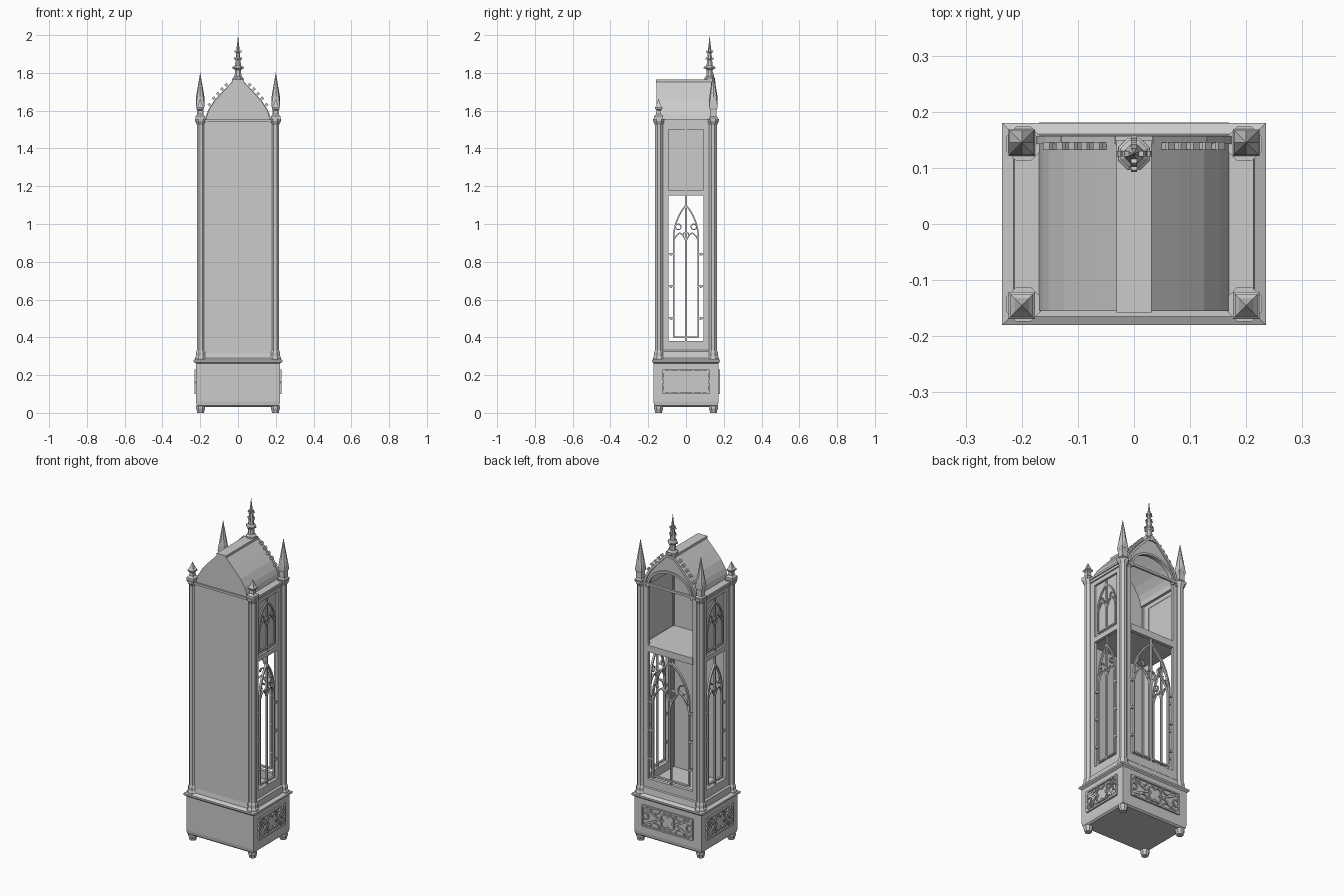
import bpy, bmesh, math
from mathutils import Matrix, Vector

if "Cube" in bpy.data.objects:
    bpy.data.objects.remove(bpy.data.objects["Cube"])

mat = bpy.data.materials.new("plain grey")
mat.diffuse_color = (0.6, 0.6, 0.6, 1)
mat.use_nodes = True
mat.node_tree.nodes["Principled BSDF"].inputs["Base Color"].default_value = mat.diffuse_color
PI = math.pi


def make(name, bm, matrix=None):
    bmesh.ops.recalc_face_normals(bm, faces=bm.faces)
    me = bpy.data.meshes.new(name)
    bm.to_mesh(me)
    bm.free()
    me.materials.append(mat)
    ob = bpy.data.objects.new(name, me)
    bpy.context.collection.objects.link(ob)
    if matrix:
        ob.matrix_world = matrix
    return ob


def box(bm, x0, x1, y0, y1, z0, z1):
    m = Matrix.Translation(((x0 + x1) / 2, (y0 + y1) / 2, (z0 + z1) / 2))
    bmesh.ops.create_cube(bm, size=1, matrix=m @ Matrix.Diagonal((x1 - x0, y1 - y0, z1 - z0, 1)))


def boxes(name, items):
    bm = bmesh.new()
    for b in items:
        box(bm, *b)
    return make(name, bm)


def mirror_x(items):
    return items + [(-b[1], -b[0]) + tuple(b[2:]) for b in items]


def lathe(bm, cx, cy, profile, n=8):
    # profile of (half width across flats, height), closed at both ends
    rings = []
    for r, z in profile:
        R = max(r, 0.0005) / math.cos(PI / n)
        rings.append([bm.verts.new((cx + R * math.cos((i + .5) * 2 * PI / n),
                                    cy + R * math.sin((i + .5) * 2 * PI / n), z)) for i in range(n)])
    for a, b in zip(rings, rings[1:]):
        for i in range(n):
            bm.faces.new((a[i], a[(i + 1) % n], b[(i + 1) % n], b[i]))
    bm.faces.new(rings[0])
    bm.faces.new(rings[-1])


def strip(bm, pts, w, d):
    # square bar along a path in the local xz plane
    for (u0, v0), (u1, v1) in zip(pts, pts[1:]):
        L = math.hypot(u1 - u0, v1 - v0) + w * 0.3
        m = (Matrix.Translation(((u0 + u1) / 2, 0, (v0 + v1) / 2))
             @ Matrix.Rotation(-math.atan2(v1 - v0, u1 - u0), 4, 'Y') @ Matrix.Diagonal((L, d, w, 1)))
        bmesh.ops.create_cube(bm, size=1, matrix=m)


def arc(cu, cv, r, a0, a1, n=10):
    return [(cu + r * math.cos(a0 + (a1 - a0) * i / n), cv + r * math.sin(a0 + (a1 - a0) * i / n))
            for i in range(n + 1)]


def pointed(cu, a, spring, h):
    R = (a * a + h * h) / (2 * a)
    right = arc(a - R, spring, R, 0, math.atan2(h, R - a), 8)
    return [(cu + u, v) for u, v in right] + [(cu - u, v) for u, v in reversed(right[:-1])]


def facing(angle, dist):
    return Matrix.Rotation(angle, 4, 'Z') @ Matrix.Translation((0, dist, 0))


def gothic(name, a, half, z0, spring, h, top, matrix, w=0.008, d=0.012, ties=()):
    bm = bmesh.new()
    arch = pointed(0, a, spring, h)
    strip(bm, [(a, z0)] + arch + [(-a, z0), (a, z0)], w, d)
    strip(bm, [(0, z0 - .02), (0, top)], w, d)
    low = spring - a * .4
    for s in (-1, 1):
        strip(bm, pointed(s * a / 2, a / 2, low, a * .9), w * .8, d)
        strip(bm, arc(s * a * .62, spring + h * .36, a * .22, -PI / 2 + s * .4, PI / 2 + s * .8 + .8), w * .7, d)
        for z in ties:
            strip(bm, [(s * a, z), (s * half, z)], w, d)
            strip(bm, arc(s * (a + half) / 2, z, .006, 0, 2 * PI, 6), .005, d)
    strip(bm, arc(0, spring + a * .3, a * .25, 0, 2 * PI, 8), w * .7, d)
    make(name, bm, matrix)


# feet and solid base with mouldings
bm = bmesh.new()
for x in (-.198, .198):
    for y in (-.145, .145):
        lathe(bm, x, y, [(.018, 0), (.02, .012), (.024, .022), (.024, .036)], 8)
make("feet", bm)
bm = bmesh.new()
lathe_profile = [(.21, .16, .032), (.219, .169, .04), (.222, .172, .06), (.222, .172, .262), (.235, .18, .27),
                 (.235, .18, .28), (.215, .16, .29), (.21, .155, .325), (.2, .148, .332)]
rings = [[bm.verts.new((sx * a, sy * b, z)) for sx, sy in ((1, 1), (-1, 1), (-1, -1), (1, -1))]
         for a, b, z in lathe_profile]
for p, q in zip(rings, rings[1:]):
    for i in range(4):
        bm.faces.new((p[i], p[(i + 1) % 4], q[(i + 1) % 4], q[i]))
bm.faces.new(rings[0])
bm.faces.new(rings[-1])
make("base", bm)

# carved relief panels on base
for name, ang, dist, hw in (("front", 0, .174, .165), ("right", -PI / 2, .224, .122), ("left", PI / 2, .224, .122)):
    bm = bmesh.new()
    strip(bm, [(-hw, .105), (hw, .105), (hw, .225), (-hw, .225), (-hw, .105)], .009, .014)
    for i in range(4):
        t = i * PI / 2 + PI / 4
        strip(bm, arc(.026 * math.cos(t), .165 + .026 * math.sin(t), .024, t - 1.9, t + 1.9, 8), .008, .01)
    for s in (-1, 1):
        strip(bm, [(s * .05, .165), (s * hw * .7, .195), (s * hw, .222)], .01, .01)
        strip(bm, [(s * .05, .165), (s * hw * .7, .135), (s * hw, .108)], .01, .01)
        strip(bm, arc(s * hw * .88, .165, .02, 0, 2 * PI, 8), .007, .01)
        strip(bm, arc(s * hw * .5, .225, hw * .2, PI, 2 * PI, 8), .007, .01)
        strip(bm, arc(s * hw * .5, .105, hw * .2, 0, PI, 8), .007, .01)
    make(name + "_base_carving", bm, facing(ang, dist))

# corner columns
bm = bmesh.new()
for x in (-.197, .197):
    for y in (-.143, .143):
        lathe(bm, x, y, [(.031, .28), (.031, .292), (.026, .3), (.026, .32), (.021, .33), (.021, 1.525),
                         (.026, 1.535), (.031, 1.545), (.031, 1.557)], 8)
make("corner_columns", bm)

# case walls
boxes("side_walls", mirror_x([
    (.18, .2, -.15, -.092, .3, 1.55), (.18, .2, .092, .15, .3, 1.55), (.18, .2, -.092, .092, .3, .38),
    (.18, .2, -.092, .092, 1.15, 1.18), (.18, .2, -.092, .092, 1.5, 1.55), (.182, .188, -.092, .092, 1.18, 1.5)]))
boxes("back_wall", [(-.19, .19, -.156, -.142, .3, 1.55)])
boxes("front_frame", mirror_x([(.148, .19, .13, .15, .3, 1.55)]) + [
    (-.15, .15, .13, .15, .3, .38), (-.15, .15, .13, .152, 1.14, 1.18)])
boxes("movement_shelf", [(-.185, .185, -.145, .135, 1.155, 1.178)])
boxes("cornice", mirror_x([(.165, .213, -.165, .158, 1.54, 1.553), (.165, .207, -.158, .154, 1.525, 1.541)]) + [
    (-.2, .2, -.165, -.145, 1.54, 1.553), (-.2, .2, .145, .158, 1.54, 1.553)])

# window tracery
for name, ang in (("right", -PI / 2), ("left", PI / 2)):
    gothic(name + "_window_tracery", .066, .092, .4, .92, .18, 1.15, facing(ang, .19), .008, .012, (.5, .67, .84))
    gothic(name + "_hood_tracery", .072, .092, 1.2, 1.34, .13, 1.5, facing(ang, .191), .008, .008)
gothic("front_door_tracery", .12, .15, .4, .88, .23, 1.14, facing(0, .14), .009, .014, (.5, .67, .84))

# curved gable roof
ROOF = [(0, 1.757), (.03, 1.752), (.08, 1.7), (.125, 1.65), (.152, 1.607), (.163, 1.58), (.17, 1.55)]


def roof(x):
    x = min(abs(x), .17)
    for (a, za), (b, zb) in zip(ROOF, ROOF[1:]):
        if x <= b:
            return za + (zb - za) * (x - a) / (b - a)
    return 1.55


def ribbon(bm, lower, y0, y1):
    xs = sorted({round(s * v, 4) for v in [p[0] for p in ROOF] + [i * .01 for i in range(17)] + [.147, .166]
                 for s in (-1, 1)})
    rows = [[bm.verts.new(p) for p in ((x, y0, min(lower(x), roof(x) - .001)), (x, y0, roof(x)),
                                       (x, y1, roof(x)), (x, y1, min(lower(x), roof(x) - .001)))] for x in xs]
    for a, b in zip(rows, rows[1:]):
        for i in range(4):
            bm.faces.new((a[i], a[(i + 1) % 4], b[(i + 1) % 4], b[i]))
    bm.faces.new(rows[0])
    bm.faces.new(rows[-1])


def arch_z(x):
    return 1.53 + .12 * math.sqrt(max(0, 1 - (x / .147) ** 2))


bm = bmesh.new()
ribbon(bm, lambda x: max(1.545, roof(x) - .02), -.15, .13)
ribbon(bm, lambda x: 1.54, -.155, -.145)
roof_ob = make("roof", bm)
bm = bmesh.new()
ribbon(bm, arch_z, .128, .148)
make("front_gable", bm)
boxes("ridge_cap", [(-.031, .031, -.158, .15, 1.75, 1.764)])

# gable mouldings and arch rim
bm = bmesh.new()
strip(bm, [(s * x, z - .008) for s, part in ((-1, ROOF[::-1]), (1, ROOF[1:])) for x, z in part], .014, .014)
strip(bm, [(.147 * math.cos(i * PI / 20), 1.53 + .122 * math.sin(i * PI / 20)) for i in range(21)], .012, .014)
make("gable_mouldings", bm, facing(0, .15))

# crockets along the gable slopes
bm = bmesh.new()
for s in (-1, 1):
    for x in (.054, .076, .098, .12, .143):
        m = (Matrix.Translation((s * (x + .004), .139, roof(x) + .006))
             @ Matrix.Rotation(s * .8, 4, 'Y'))
        bmesh.ops.create_cube(bm, size=1, matrix=m @ Matrix.Diagonal((.012, .012, .02, 1)))
        bmesh.ops.create_cube(bm, size=1, matrix=m @ Matrix.Translation((0, 0, .009)) @ Matrix.Diagonal((.016, .014, .008, 1)))
make("gable_crockets", bm)

# short square finials on the rear corners
bm = bmesh.new()
for x in (-.2, .2):
    lathe(bm, x, -.145, [(.024, 1.55), (.024, 1.572), (.013, 1.582), (.012, 1.602), (.02, 1.61), (.02, 1.616),
                         (.013, 1.625), (.008, 1.64), (0, 1.662)], 4)
make("rear_finials", bm)

# tall front pinnacles with gabled helm tops
bm = bmesh.new()
h = .022
for cx in (-.2, .2):
    lathe(bm, cx, .145, [(.024, 1.55), (.024, 1.562), (.017, 1.57), (.017, 1.605), (.021, 1.612), (.021, 1.62)], 4)
    apex = bm.verts.new((cx, .145, 1.802))
    ring = []
    for i in range(8):
        dx, dy = ((1, 0), (1, 1), (0, 1), (-1, 1), (-1, 0), (-1, -1), (0, -1), (1, -1))[i]
        ring.append(bm.verts.new((cx + dx * h, .145 + dy * h, 1.62 if i % 2 else 1.675)))
    for i in range(8):
        bm.faces.new((ring[i], ring[(i + 1) % 8], apex))
    bm.faces.new([ring[i] for i in (1, 3, 5, 7)])
    for i in (0, 2, 4, 6):
        bm.faces.new((ring[i - 1], ring[i], ring[(i + 1) % 8]))
make("front_pinnacles", bm)

# central spire with crockets
bm = bmesh.new()
lathe(bm, 0, .125, [(.018, 1.74), (.028, 1.762), (.028, 1.774), (.018, 1.782), (.016, 1.815), (.024, 1.823),
                    (.024, 1.832), (.016, 1.84), (.012, 1.88), (.009, 1.92), (.004, 1.96), (0, 1.995)], 8)
for z, r in ((1.827, .024), (1.875, .015), (1.912, .012)):
    for i in range(4):
        m = Matrix.Translation((0, .125, z)) @ Matrix.Rotation(i * PI / 2, 4, 'Z') @ Matrix.Translation((r, 0, 0))
        bmesh.ops.create_cube(bm, size=1, matrix=m @ Matrix.Rotation(-.4, 4, 'Y') @ Matrix.Diagonal((.014, .01, .01, 1)))
make("central_spire", bm)
